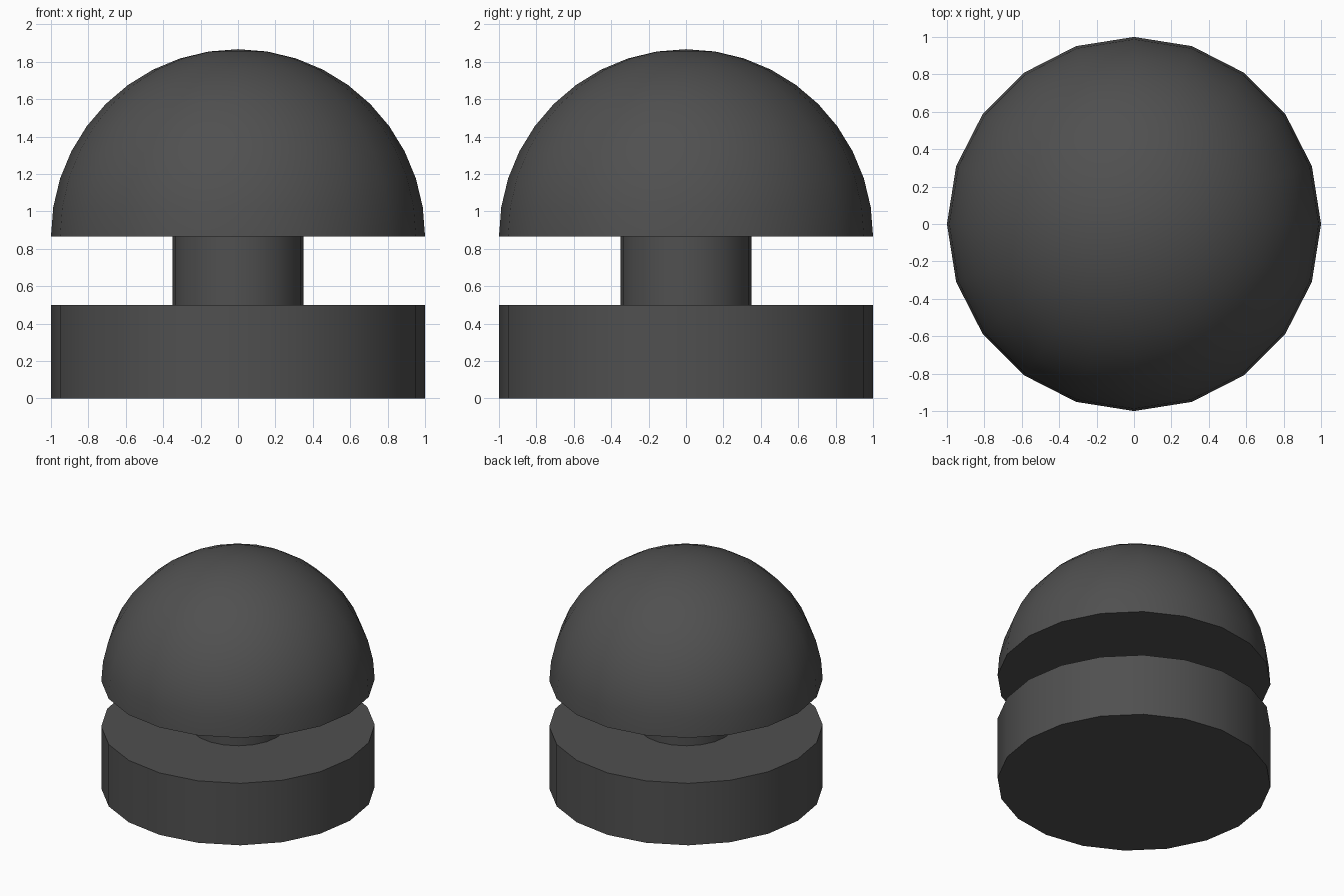
import bpy, bmesh
from math import sin, cos, radians
from mathutils import Vector

if "Cube" in bpy.data.objects:
    bpy.data.objects.remove(bpy.data.objects["Cube"])

SIDES = 20
DOME_Z = 0.867

dark = bpy.data.materials.new("dark_grey")
dark.diffuse_color = (0.08, 0.08, 0.08, 1)
dark.use_nodes = True
dark.node_tree.nodes["Principled BSDF"].inputs["Base Color"].default_value = dark.diffuse_color


def finish(obj):
    obj.data.materials.append(dark)
    bpy.ops.object.select_all(action='DESELECT')
    obj.select_set(True)
    bpy.context.view_layer.objects.active = obj
    bpy.ops.object.shade_smooth_by_angle(angle=radians(30))


def lathe(name, profile):
    """Revolve a (radius, z) profile around z; radius 0 makes a pole, open ends are capped."""
    bm = bmesh.new()
    rings = []
    for r, z in profile:
        if r < 1e-5:
            rings.append([bm.verts.new((0, 0, z))] * SIDES)
        else:
            rings.append([bm.verts.new((r * cos(radians(360 * i / SIDES)),
                                        r * sin(radians(360 * i / SIDES)), z))
                          for i in range(SIDES)])
    for a, b in zip(rings, rings[1:]):
        for i in range(SIDES):
            j = (i + 1) % SIDES
            bm.faces.new(list(dict.fromkeys((a[i], a[j], b[j], b[i]))))
    for ring in (rings[0], rings[-1]):
        if ring[0] is not ring[1]:
            bm.faces.new(ring)
    bmesh.ops.recalc_face_normals(bm, faces=bm.faces)
    mesh = bpy.data.meshes.new(name)
    bm.to_mesh(mesh)
    bm.free()
    obj = bpy.data.objects.new(name, mesh)
    bpy.context.collection.objects.link(obj)
    finish(obj)


# Wide disc at the bottom
lathe("base", [(1, 0), (1, 0.5)])
# Narrow neck between disc and dome
lathe("stem", [(0.35, 0.5), (0.35, DOME_Z)])
# Hemisphere cap, flat underneath
lathe("dome", [(cos(radians(9 * k)), DOME_Z + sin(radians(9 * k))) for k in range(11)])
